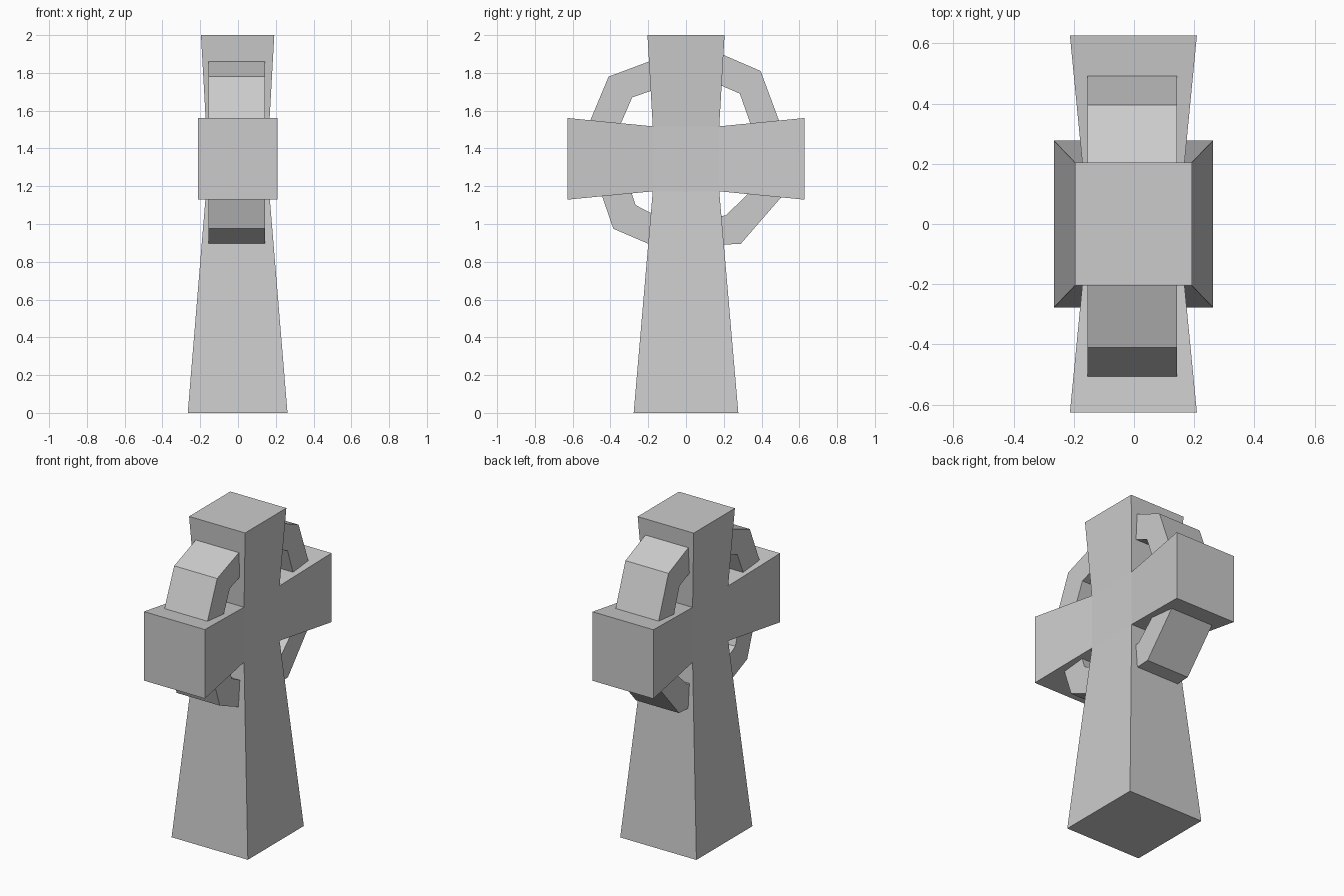
import bpy, bmesh
from mathutils import Vector

if "Cube" in bpy.data.objects:
    bpy.data.objects.remove(bpy.data.objects["Cube"])


def finish(bm, name):
    bmesh.ops.recalc_face_normals(bm, faces=bm.faces)
    mesh = bpy.data.meshes.new(name)
    bm.to_mesh(mesh)
    bm.free()
    obj = bpy.data.objects.new(name, mesh)
    bpy.context.collection.objects.link(obj)
    return obj


def pull_limb(bm, face, center, half):
    """Replace a face of the central block with a tapered limb."""
    old = list(face.verts)
    new = [bm.verts.new([center[i] + (half[i] if v.co[i] > core[i] else -half[i])
                         for i in range(3)]) for v in old]
    bm.faces.remove(face)
    for i in range(4):
        j = (i + 1) % 4
        bm.faces.new((old[i], old[j], new[j], new[i]))
    bm.faces.new(new)


# Cross body: central block with four flared limbs
core = Vector((-0.002, 0, 1.345))
limbs = [  # direction, end centre, end half size
    ((0, 0, -1), (-0.002, 0, 0), (0.264, 0.277, 0)),
    ((0, 0, 1), (-0.002, 0, 2.0), (0.194, 0.204, 0)),
    ((0, -1, 0), (-0.002, -0.627, 1.345), (0.211, 0, 0.216)),
    ((0, 1, 0), (-0.002, 0.627, 1.345), (0.211, 0, 0.216)),
]
bm = bmesh.new()
bmesh.ops.create_cube(bm, size=2)
bm.normal_update()
block_faces = [max(bm.faces, key=lambda f: f.normal.dot(Vector(d)))
               for d, _, _ in limbs]
for v in bm.verts:
    v.co = core + Vector((v.co.x * 0.167, v.co.y * 0.176, v.co.z * 0.172))
for face, (_, center, half) in zip(block_faces, limbs):
    pull_limb(bm, face, center, half)
finish(bm, "cross_body")


# Ring quarters: bent bars between limbs, outer edge then inner edge as (y, z)
def ring_quarter(name, outer, inner, x0=-0.155, x1=0.143):
    bm = bmesh.new()
    loops = [[bm.verts.new((x, y, z)) for y, z in outer + inner[::-1]]
             for x in (x0, x1)]
    a, b = loops
    n = len(a)
    for i in range(n):
        j = (i + 1) % n
        bm.faces.new((a[i], a[j], b[j], b[i]))
    for lp in loops:
        for k in range(len(outer) - 1):
            bm.faces.new((lp[k], lp[k + 1], lp[n - 2 - k], lp[n - 1 - k]))
    bmesh.ops.dissolve_limit(bm, angle_limit=0.01, verts=bm.verts, edges=bm.edges)
    finish(bm, name)


ring_quarter("ring_front_upper",
             [(-0.17, 1.87), (-0.41, 1.78), (-0.51, 1.54)],
             [(-0.17, 1.71), (-0.285, 1.67), (-0.35, 1.52)])
ring_quarter("ring_back_upper",
             [(0.18, 1.903), (0.395, 1.81), (0.495, 1.54)],
             [(0.17, 1.74), (0.285, 1.69), (0.345, 1.52)])
ring_quarter("ring_front_lower",
             [(-0.18, 0.887), (-0.385, 0.975), (-0.452, 1.17)],
             [(-0.16, 1.045), (-0.267, 1.10), (-0.293, 1.18)])
ring_quarter("ring_back_lower",
             [(0.18, 0.89), (0.29, 0.895), (0.52, 1.16)],
             [(0.17, 1.04), (0.21, 1.045), (0.35, 1.18)])
